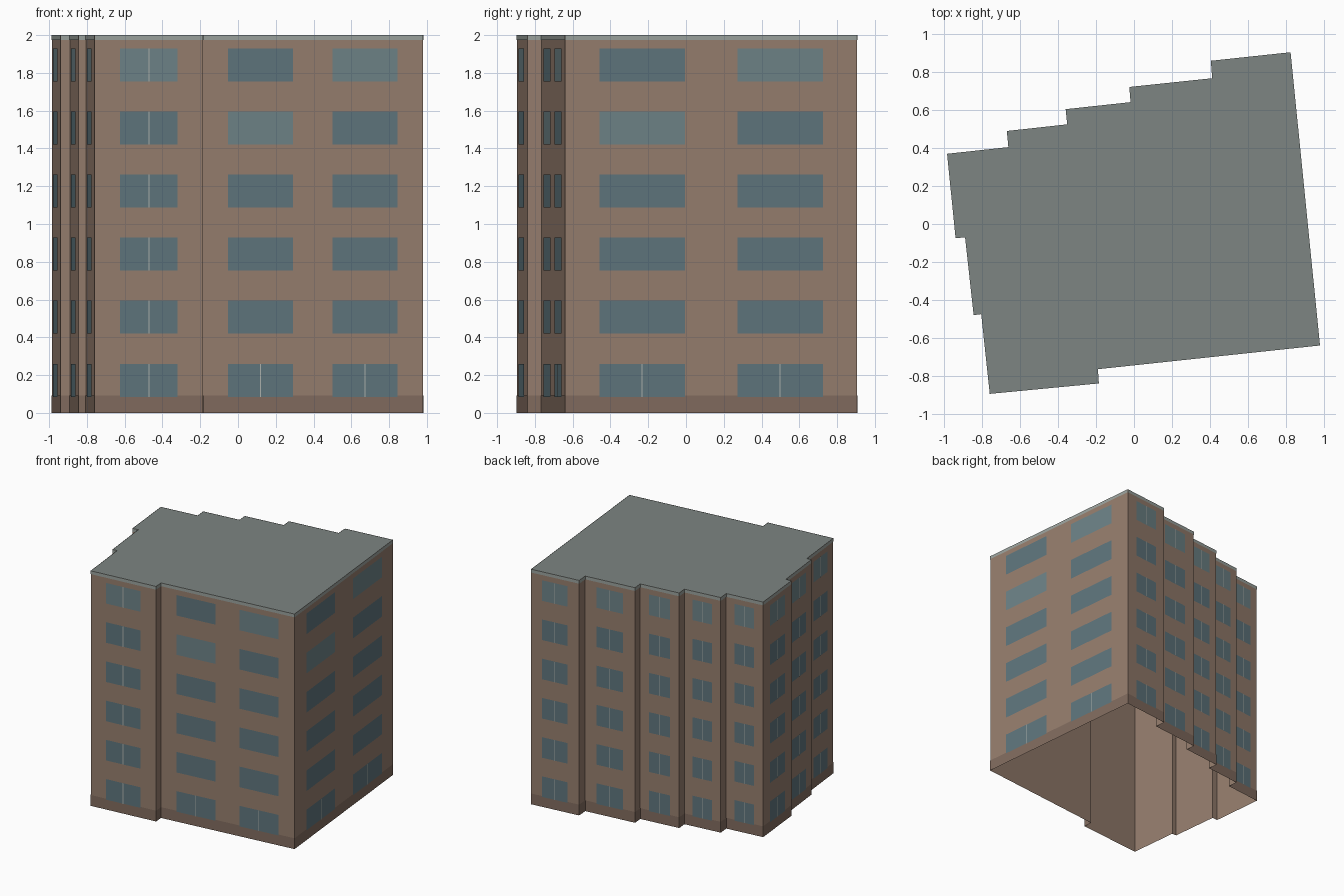
import bpy, bmesh
from mathutils import Vector

if "Cube" in bpy.data.objects:
    bpy.data.objects.remove(bpy.data.objects["Cube"])

# Stepped footprint, counter-clockwise seen from above
PLAN = [(-0.985, 0.37), (-0.94, -0.075), (-0.89, -0.07), (-0.845, -0.48), (-0.805, -0.475),
        (-0.76, -0.895), (-0.185, -0.84), (-0.19, -0.765), (0.98, -0.64), (0.825, 0.905),
        (0.405, 0.86), (0.412, 0.768), (-0.025, 0.722), (-0.018, 0.642), (-0.36, 0.605),
        (-0.352, 0.525), (-0.67, 0.49), (-0.662, 0.405)]
HEIGHT, FLOORS, PITCH, SILL, WIN_H = 2.0, 6, 0.334, 0.085, 0.175
PLAN = [Vector((x, y, 0)) for x, y in PLAN]
WALLS = list(zip(PLAN, PLAN[1:] + PLAN[:1]))


def finish(name, bm, color):
    bmesh.ops.remove_doubles(bm, verts=bm.verts, dist=1e-5)
    mesh = bpy.data.meshes.new(name)
    bm.to_mesh(mesh)
    bm.free()
    mat = bpy.data.materials.new(name)
    mat.diffuse_color = (*color, 1)
    mat.use_nodes = True
    mat.node_tree.nodes["Principled BSDF"].inputs["Base Color"].default_value = mat.diffuse_color
    mesh.materials.append(mat)
    bpy.context.collection.objects.link(bpy.data.objects.new(name, mesh))


def panel(bm, wall, u0, u1, z0, z1, out):
    """Upright rectangle on a wall, u along the wall from 0 to 1, moved outward."""
    p, q = wall
    d = q - p
    n = Vector((d.y, -d.x, 0)).normalized() * out
    pts = [p + d * u + n + Vector((0, 0, z))
           for u, z in ((u0, z0), (u1, z0), (u1, z1), (u0, z1))]
    bm.faces.new([bm.verts.new(c) for c in pts])


# Plain wall shell, open underneath
bm = bmesh.new()
for w in WALLS:
    panel(bm, w, 0, 1, 0, HEIGHT, 0)
finish("walls", bm, (0.305, 0.209, 0.156))

# Flat roof
bm = bmesh.new()
bm.faces.new([bm.verts.new(p + Vector((0, 0, HEIGHT))) for p in PLAN])
finish("roof", bm, (0.205, 0.235, 0.223))

# Plinth and roof edge bands
for name, z0, z1, color in (("plinth", 0, 0.092, (0.223, 0.150, 0.114)),
                            ("roof_edge", 1.973, HEIGHT, (0.328, 0.366, 0.342))):
    bm = bmesh.new()
    for w in WALLS:
        panel(bm, w, 0, 1, z0, z1, 0.002)
    finish(name, bm, color)

# Windows: two per floor on the long walls, one on the short bays, none on the steps
dark, light, bars = bmesh.new(), bmesh.new(), bmesh.new()
for w in WALLS:
    length = (w[1] - w[0]).length
    if length < 0.2:
        continue
    double = length > 1
    spans = [(0.117, 0.41), (0.59, 0.883)] if double else [(0.235, 0.765)]
    for i, (u0, u1) in enumerate(spans):
        for f in range(FLOORS):
            z0 = SILL + PITCH * f
            z1 = z0 + WIN_H
            pale = f == (4 + i if double else 5)
            panel(light if pale else dark, w, u0, u1, z0, z1, 0.004)
            if not double or f == 0:
                mid, half = (u0 + u1) / 2, 0.003 / length
                panel(bars, w, mid - half, mid + half, z0, z1, 0.006)
finish("windows", dark, (0.114, 0.181, 0.205))
finish("pale_windows", light, (0.155, 0.228, 0.245))
finish("window_bars", bars, (0.43, 0.456, 0.43))
